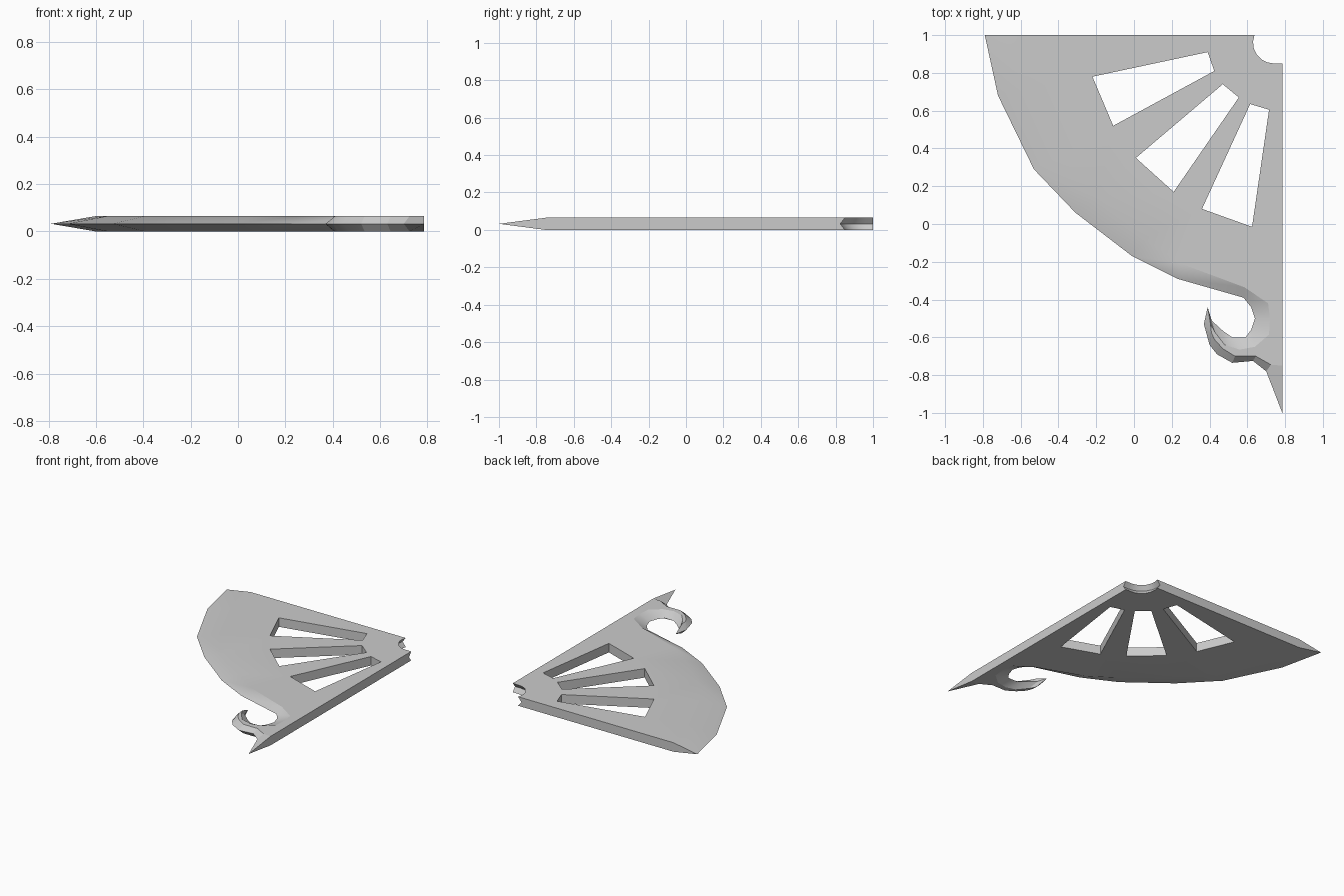
import bpy, bmesh
from math import radians, asin, sin, cos, pi

if "Cube" in bpy.data.objects:
    bpy.data.objects.remove(bpy.data.objects["Cube"])

T = 0.065  # plate thickness

# each entry: sharp mid-plane edge x, y, then matching flat-face border x, y
blade = [
    (-0.79, 1.00, -0.60, 1.00), (-0.72, 0.68, -0.55, 0.72), (-0.53, 0.29, -0.39, 0.36),
    (-0.31, 0.06, -0.19, 0.14), (-0.01, -0.17, 0.06, -0.08), (0.23, -0.29, 0.25, -0.21),
    (0.58, -0.39, 0.585, -0.335)]
hook_inside = [
    (0.62, -0.44, 0.71, -0.42), (0.64, -0.50, 0.72, -0.50), (0.62, -0.56, 0.715, -0.585),
    (0.59, -0.60, 0.64, -0.65), (0.52, -0.60, 0.56, -0.665), (0.47, -0.565, 0.48, -0.64),
    (0.41, -0.51, 0.43, -0.575), (0.39, -0.44, 0.405, -0.53)]
hook_outside = [
    (0.37, -0.53, 0.41, -0.575), (0.40, -0.64, 0.425, -0.61), (0.44, -0.69, 0.47, -0.66),
    (0.52, -0.735, 0.535, -0.70), (0.63, -0.725, 0.645, -0.70), (0.70, -0.78, 0.725, -0.745),
    (0.785, -1.00, 0.785, -0.75)]

windows = [
    [(-0.22, 0.78), (0.39, 0.91), (0.425, 0.81), (-0.11, 0.52)],
    [(0.01, 0.35), (0.47, 0.74), (0.555, 0.67), (0.21, 0.17)],
    [(0.36, 0.08), (0.615, 0.635), (0.715, 0.605), (0.625, -0.015)]]


def notch_arc(r, n=7):
    """Rounded corner notch, from the right side up to the back edge."""
    pts = [(0.785, 0.96 - r)]
    end = pi - asin(0.04 / r)
    for i in range(n):
        a = 1.5 * pi + (end - 1.5 * pi) * i / (n - 1)
        pts.append((0.74 + r * cos(a), 0.96 + r * sin(a)))
    return pts


outline = blade + hook_inside + hook_outside
mid_pts = [p[:2] for p in outline] + notch_arc(0.135)
face_pts = [p[2:] for p in outline] + notch_arc(0.11)

bm = bmesh.new()


def ring(points, z):
    return [bm.verts.new((x, y, z)) for x, y in points]


def bridge(a, b):
    n = len(a)
    for i in range(n):
        j = (i + 1) % n
        bm.faces.new((a[i], a[j], b[j], b[i]))


def loop_edges(vs):
    found = []
    for i, v in enumerate(vs):
        w = vs[(i + 1) % len(vs)]
        found.append(bm.edges.get((v, w)) or bm.edges.new((v, w)))
    return found


# bevelled rim: bottom border, sharp middle edge, top border
bottom, middle, top = ring(face_pts, 0), ring(mid_pts, T / 2), ring(face_pts, T)
bridge(bottom, middle)
bridge(middle, top)
bottom_edges, top_edges = loop_edges(bottom), loop_edges(top)

# straight-walled fan of windows
for w in windows:
    lo, hi = ring(w, 0), ring(w, T)
    bridge(lo, hi)
    bottom_edges += loop_edges(lo)
    top_edges += loop_edges(hi)

# flat faces around the windows
for edges, nz in ((bottom_edges, -1), (top_edges, 1)):
    bmesh.ops.triangle_fill(bm, edges=edges, use_beauty=True, normal=(0, 0, nz))
bmesh.ops.recalc_face_normals(bm, faces=bm.faces[:])

mesh = bpy.data.meshes.new("fan_blade")
bm.to_mesh(mesh)
bm.free()
blade_obj = bpy.data.objects.new("fan_blade", mesh)
bpy.context.collection.objects.link(blade_obj)
bpy.context.view_layer.objects.active = blade_obj
blade_obj.select_set(True)
bpy.ops.object.shade_smooth_by_angle(angle=radians(20))

# keep the large faces flat while the bevel shades softly
wn = blade_obj.modifiers.new("flat_faces", 'WEIGHTED_NORMAL')
wn.keep_sharp = True
wn.weight = 100
